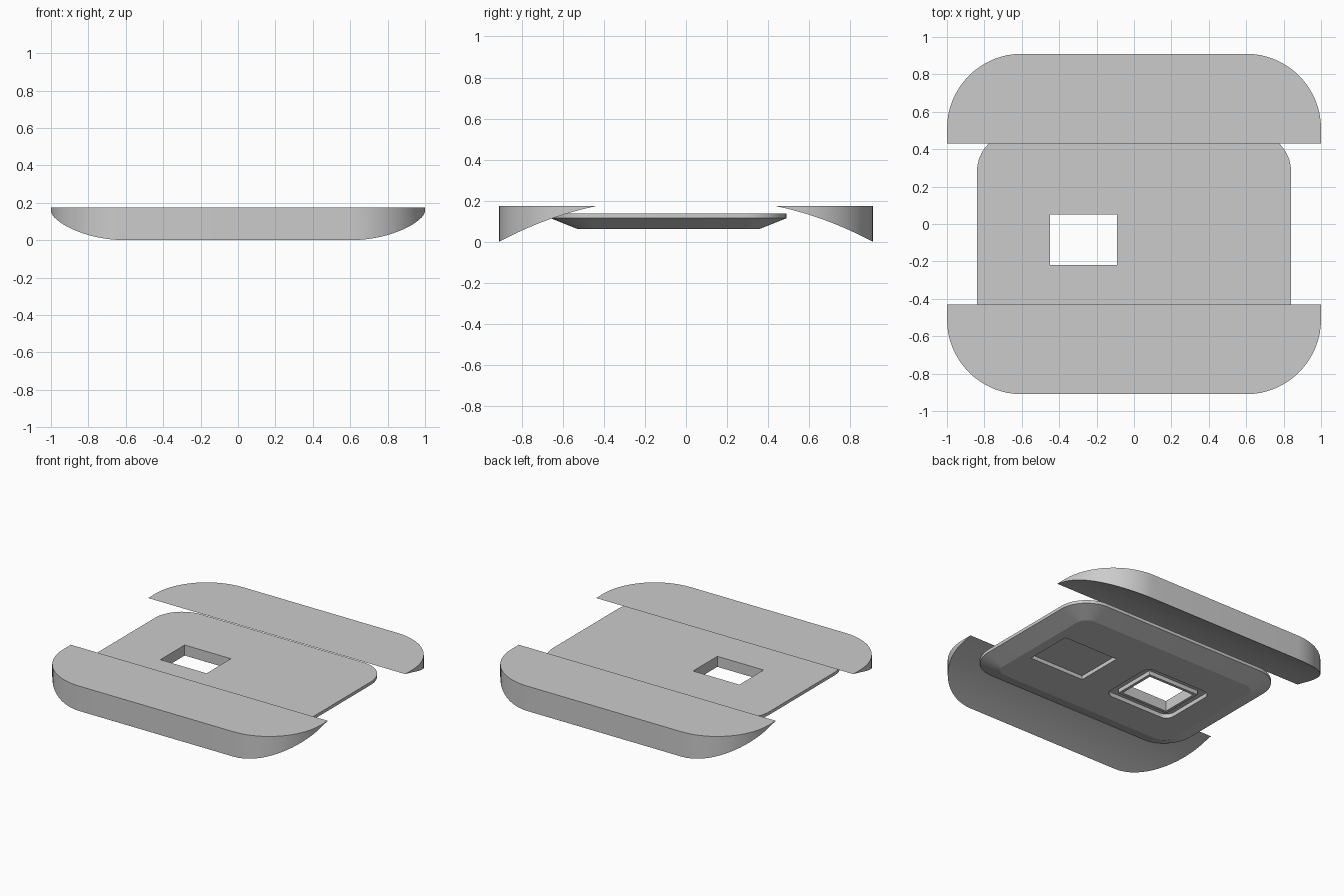
import bpy, bmesh
from math import sin, cos, pi, radians

cube = bpy.data.objects.get("Cube")
if cube:
    bpy.data.objects.remove(cube, do_unlink=True)

grey = bpy.data.materials.new("light_grey")
grey.use_nodes = True
grey.diffuse_color = (0.6, 0.6, 0.6, 1)
grey.node_tree.nodes["Principled BSDF"].inputs["Base Color"].default_value = (0.6, 0.6, 0.6, 1)


def finish(name, bm):
    """Turn a bmesh into a named object."""
    bmesh.ops.recalc_face_normals(bm, faces=bm.faces)
    mesh = bpy.data.meshes.new(name)
    bm.to_mesh(mesh)
    bm.free()
    mesh.materials.append(grey)
    obj = bpy.data.objects.new(name, mesh)
    bpy.context.collection.objects.link(obj)
    return obj


def smooth(obj):
    bpy.ops.object.select_all(action='DESELECT')
    obj.select_set(True)
    bpy.context.view_layer.objects.active = obj
    bpy.ops.object.shade_smooth_by_angle(angle=radians(20))


def rounded_loop(bm, cx, cy, w, d, r, z, steps=10):
    """Ring of vertices around a rounded rectangle."""
    loop = []
    for k, (sx, sy) in enumerate([(1, 1), (-1, 1), (-1, -1), (1, -1)]):
        for i in range(steps + 1):
            a = (k + i / steps) * pi / 2
            loop.append(bm.verts.new((cx + sx * (w / 2 - r) + r * cos(a),
                                      cy + sy * (d / 2 - r) + r * sin(a), z)))
    return loop


def bridge(bm, a, b):
    n = len(a)
    for i in range(n):
        j = (i + 1) % n
        bm.faces.new((a[i], a[j], b[j], b[i]))


def box_cutter(name, cx, cy, w, d, z0, z1):
    bm = bmesh.new()
    bmesh.ops.create_cube(bm, size=1)
    for v in bm.verts:
        v.co = (cx + v.co.x * w, cy + v.co.y * d, z0 if v.co.z < 0 else z1)
    return finish(name, bm)


# Curved wedges along the front and back
TOP, INNER, OUTER, RADIUS = 0.175, 0.43, 0.91, 0.4


def wedge(name, side):
    rows = [(1, INNER), (1, INNER + 0.04)]
    for i in range(17):
        a = i / 16 * pi / 2
        rows.append((1 - RADIUS + RADIUS * cos(a), OUTER - RADIUS + RADIUS * sin(a)))
    bm = bmesh.new()
    top, low = [], []
    for x, y in rows:
        u = (y - INNER) / (OUTER - INNER)
        z = (1 - u) * (TOP + 0.08 * u)
        top.append([bm.verts.new((s * x, side * y, TOP)) for s in (-1, 1)])
        # the underside meets the top in a knife edge
        low.append(top[0] if not low else
                   [bm.verts.new((s * x, side * y, z)) for s in (-1, 1)])
    bm.faces.new([t[0] for t in top] + [t[1] for t in reversed(top)])
    for i in range(len(rows) - 1):
        bm.faces.new((low[i][0], low[i][1], low[i + 1][1], low[i + 1][0]))
        for s in (0, 1):
            ring = [top[i][s], top[i + 1][s], low[i + 1][s], low[i][s]]
            bm.faces.new(list(dict.fromkeys(ring)))
    bm.faces.new((top[-1][0], top[-1][1], low[-1][1], low[-1][0]))
    smooth(finish(name, bm))


wedge("front_wedge", -1)
wedge("back_wedge", 1)

# Central plate: upright rim above a shallow tapered underside
CY = -0.085
bm = bmesh.new()
bottom = rounded_loop(bm, 0, CY, 1.42, 0.89, 0.08, 0.063)
rim = rounded_loop(bm, 0, CY, 1.68, 1.15, 0.21, 0.115)
upper = rounded_loop(bm, 0, CY, 1.68, 1.15, 0.21, 0.137)
bridge(bm, bottom, rim)
bridge(bm, rim, upper)
bm.faces.new(bottom)
bm.faces.new(upper)
plate = finish("central_plate", bm)

# Groove around the window, cut from below
HX = -0.27
bm = bmesh.new()
loops = [rounded_loop(bm, HX, CY, w, d, r, z) for w, d, r, z in (
    (0.52, 0.43, 0.06, 0.03), (0.52, 0.43, 0.06, 0.092),
    (0.4, 0.31, 0.004, 0.092), (0.4, 0.31, 0.004, 0.03))]
for i in range(4):
    bridge(bm, loops[i], loops[(i + 1) % 4])
cutters = [
    finish("groove_cutter", bm),
    box_cutter("window_cutter", HX, CY, 0.36, 0.27, 0, 0.3),
    box_cutter("pocket_cutter", 0.43, CY, 0.425, 0.34, 0.03, 0.09),
]
for c in cutters:
    c.hide_render = True
    mod = plate.modifiers.new(c.name, 'BOOLEAN')
    mod.operation = 'DIFFERENCE'
    mod.solver = 'EXACT'
    mod.object = c

# Keep the cut result and drop the cutters
bpy.context.view_layer.update()
graph = bpy.context.evaluated_depsgraph_get()
cut_mesh = bpy.data.meshes.new_from_object(plate.evaluated_get(graph))
plate.modifiers.clear()
plate.data = cut_mesh
for c in cutters:
    bpy.data.objects.remove(c, do_unlink=True)
smooth(plate)
